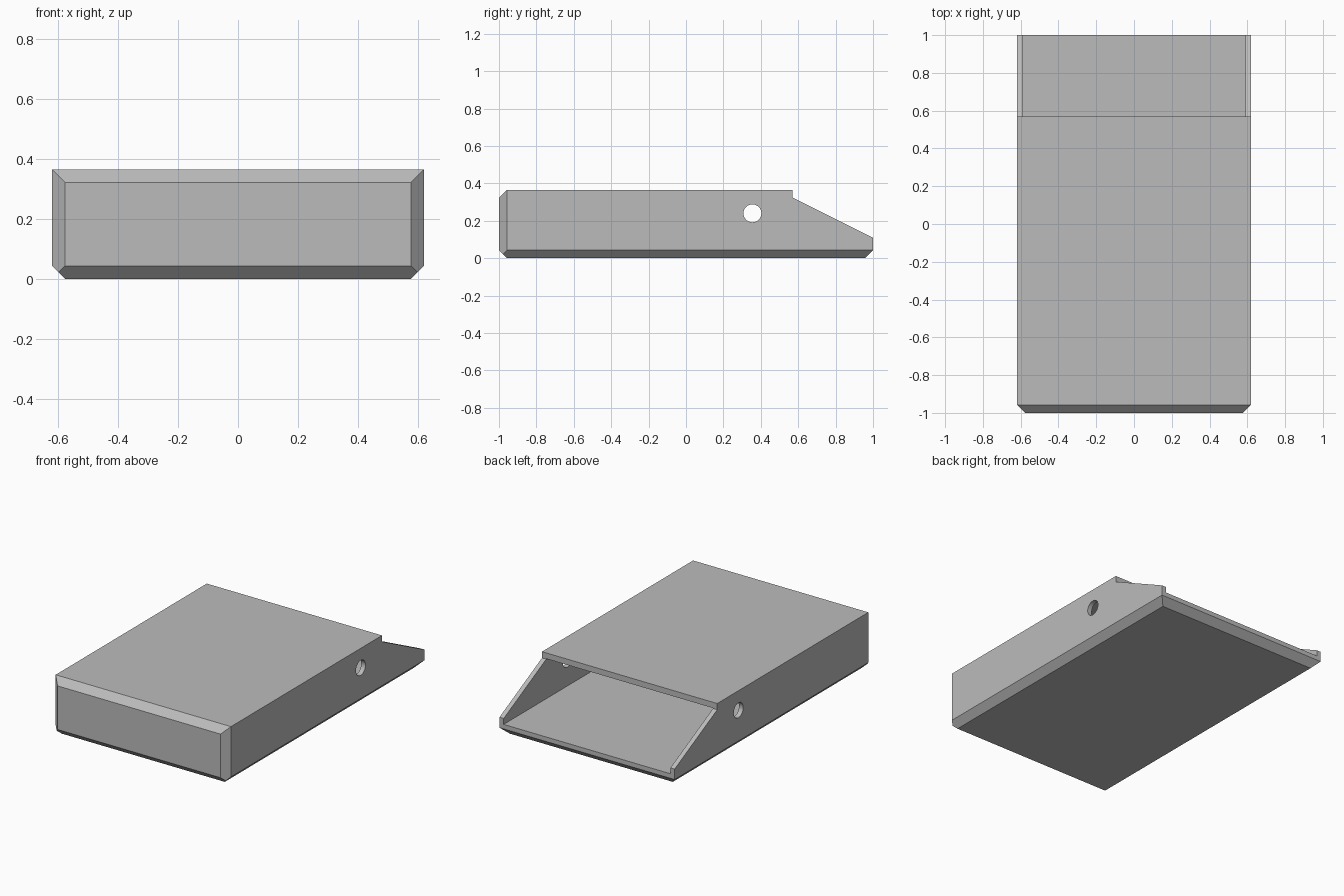
import bpy
import bmesh
import math
from mathutils import Vector, Matrix

cube = bpy.data.objects.get("Cube")
if cube:
    bpy.data.objects.remove(cube, do_unlink=True)

W, H, C = 0.62, 0.365, 0.043      # half width, height, chamfer
WALL = 0.03

grey = bpy.data.materials.new("plain grey")
grey.use_nodes = True
colour = (0.5, 0.5, 0.5, 1)
grey.diffuse_color = colour
grey.node_tree.nodes["Principled BSDF"].inputs["Base Color"].default_value = colour


def add_object(name, bm):
    bmesh.ops.recalc_face_normals(bm, faces=bm.faces)
    mesh = bpy.data.meshes.new(name)
    bm.to_mesh(mesh)
    bm.free()
    mesh.materials.append(grey)
    obj = bpy.data.objects.new(name, mesh)
    bpy.context.collection.objects.link(obj)
    return obj


def box(lo, hi):
    bm = bmesh.new()
    lo, hi = Vector(lo), Vector(hi)
    bmesh.ops.create_cube(bm, size=1, matrix=Matrix.Translation((lo + hi) / 2)
                          @ Matrix.Diagonal((*(hi - lo), 1)))
    return bm


def cut(target, name, bm):
    cutter = add_object(name, bm)
    cutter.hide_render = True
    mod = target.modifiers.new(name, "BOOLEAN")
    mod.operation = "DIFFERENCE"
    mod.solver = "EXACT"
    mod.object = cutter
    bpy.context.view_layer.objects.active = target
    bpy.ops.object.modifier_apply(modifier=name)
    bpy.data.objects.remove(cutter, do_unlink=True)


# Outer shell: a block with its front and bottom edges planed at 45 degrees
bm = box((-W, -1, 0), (W, 1, H))
edges = [(-1, -1, 0), (1, -1, 0), (0, -1, 1),
         (0, -1, -1), (0, 1, -1), (-1, 0, -1), (1, 0, -1)]
for direction in edges:
    n = Vector(direction)
    corner = Vector((n.x * W, n.y, H if n.z > 0 else 0))
    point = corner - n * (C / 2)
    res = bmesh.ops.bisect_plane(bm, geom=bm.verts[:] + bm.edges[:] + bm.faces[:],
                                 plane_co=point, plane_no=n, clear_outer=True)
    rim = [e for e in res["geom_cut"] if isinstance(e, bmesh.types.BMEdge)]
    bmesh.ops.contextual_create(bm, geom=rim)
sleeve = add_object("sleeve", bm)

# Cavity, open at the back
cut(sleeve, "cavity", box((-W + WALL, -1 + C, 0.072), (W - WALL, 1.2, H - 0.037)))

# Sloping cut across the back of the side walls and roof
bm = bmesh.new()
profile = [(0.57, 0.6), (0.57, 0.325), (1, 0.11), (1.2, 0.01 + 0.1), (1.2, 0.6)]
face = bm.faces.new([bm.verts.new((-1, y, z)) for y, z in profile])
side = bmesh.ops.extrude_face_region(bm, geom=[face])["geom"]
bmesh.ops.translate(bm, vec=(2, 0, 0),
                    verts=[v for v in side if isinstance(v, bmesh.types.BMVert)])
cut(sleeve, "slope_cut", bm)

# Round hole through both side walls
bm = bmesh.new()
bmesh.ops.create_cone(bm, cap_ends=True, segments=32, radius1=0.048, radius2=0.048,
                      depth=2, matrix=Matrix.Translation((0, 0.355, 0.24))
                      @ Matrix.Rotation(math.pi / 2, 4, "Y"))
cut(sleeve, "side_hole", bm)

bpy.ops.object.select_all(action="DESELECT")
sleeve.select_set(True)
bpy.context.view_layer.objects.active = sleeve
bpy.ops.object.shade_smooth_by_angle(angle=math.radians(30))
